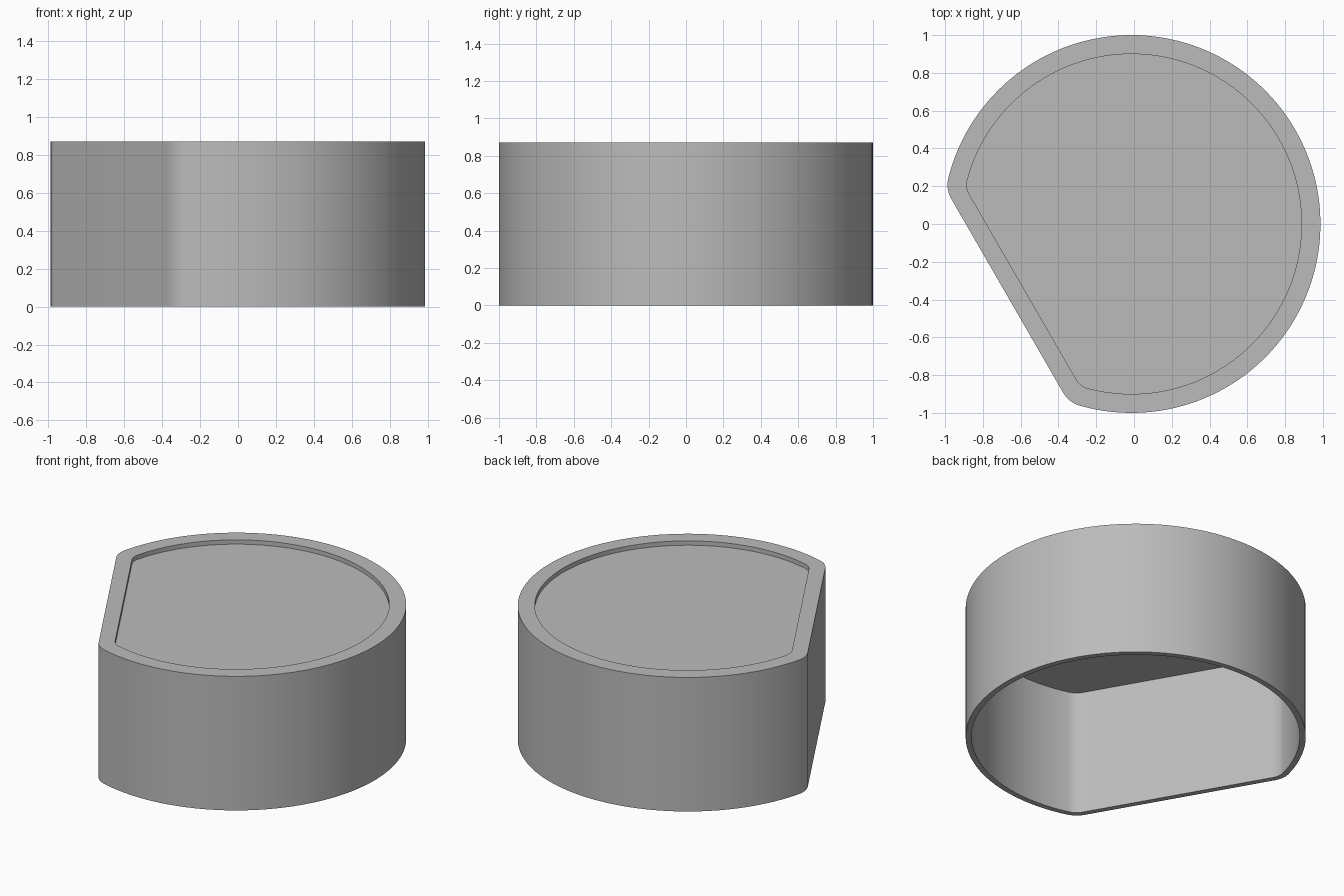
import bpy
import bmesh
from math import acos, cos, sin, pi, radians
from mathutils import Vector

cube = bpy.data.objects.get("Cube")
if cube:
    bpy.data.objects.remove(cube)

CENTRE_X = -0.013
FLAT_DIR = radians(210)   # direction the flat side faces
HEIGHT = 0.87


def outline(radius, flat, fillet, arc_steps=112, fillet_steps=10):
    """Circle cut by one flat side, with both corners rounded."""
    half = acos((flat - fillet) / (radius - fillet))
    # Large arc, running from one rounded corner round to the other
    start, sweep = FLAT_DIR + half, 2 * pi - 2 * half
    angles = [start + sweep * i / arc_steps for i in range(arc_steps + 1)]
    points = [Vector((cos(a), sin(a))) * radius for a in angles]
    # Rounded corners, turning towards the flat side and away from it again
    for mid, first, last in ((FLAT_DIR - half, -half, 0), (FLAT_DIR + half, 0, half)):
        hub = Vector((cos(mid), sin(mid))) * (radius - fillet)
        for i in range(fillet_steps + 1):
            a = FLAT_DIR + first + (last - first) * i / fillet_steps
            if i != (0 if last == 0 else fillet_steps):
                points.append(hub + Vector((cos(a), sin(a))) * fillet)
    return points


outer = outline(1.0, 0.76, 0.15)
inner = outline(0.965, 0.725, 0.115)
lip = outline(0.9, 0.665, 0.1)

# Rings from the hollow's ceiling, round the wall, to the recessed top panel
sections = [(inner, 0.812), (inner, 0), (outer, 0),
            (outer, HEIGHT), (lip, HEIGHT), (lip, 0.842)]

bm = bmesh.new()
rings = [[bm.verts.new((p.x + CENTRE_X, p.y, z)) for p in pts] for pts, z in sections]
for low, high in zip(rings, rings[1:]):
    for i in range(len(low)):
        bm.faces.new((low[i - 1], low[i], high[i], high[i - 1]))
bm.faces.new(rings[0][::-1])
bm.faces.new(rings[-1])
bmesh.ops.recalc_face_normals(bm, faces=bm.faces)
mesh = bpy.data.meshes.new("flat_sided_cap")
bm.to_mesh(mesh)
bm.free()

cap = bpy.data.objects.new("flat_sided_cap", mesh)
bpy.context.collection.objects.link(cap)

# Plain grey material
grey = bpy.data.materials.new("plain_grey")
grey.use_nodes = True
colour = (0.5, 0.5, 0.5, 1)
grey.diffuse_color = colour
grey.node_tree.nodes["Principled BSDF"].inputs["Base Color"].default_value = colour
mesh.materials.append(grey)

# Smooth curved walls, crisp rims
bpy.ops.object.select_all(action="DESELECT")
cap.select_set(True)
bpy.context.view_layer.objects.active = cap
bpy.ops.object.shade_smooth_by_angle(angle=radians(30))
